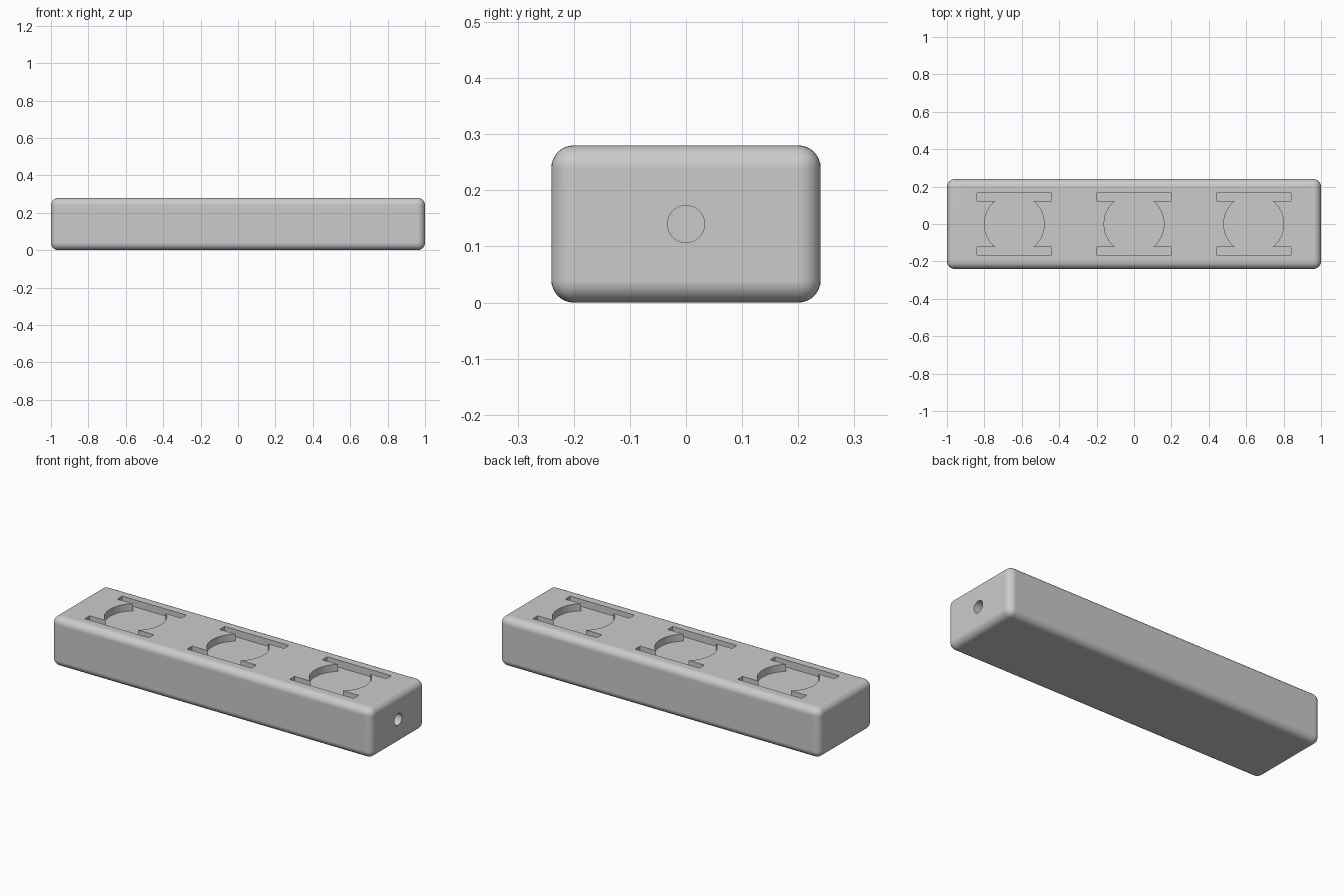
import bpy, bmesh, math

LENGTH, WIDTH, HEIGHT = 2.0, 0.48, 0.28
POCKET_DEPTH = 0.04
HOLE_RADIUS, HOLE_DEPTH = 0.033, 0.2

default = bpy.data.objects.get("Cube")
if default:
    bpy.data.objects.remove(default, do_unlink=True)

# Single grey material
grey = bpy.data.materials.new("light_grey")
grey.use_nodes = True
colour = (0.6, 0.6, 0.6, 1.0)
grey.diffuse_color = colour
for node in grey.node_tree.nodes:
    if node.type == 'BSDF_PRINCIPLED':
        node.inputs["Base Color"].default_value = colour


def make_object(name, bm):
    """Turn a bmesh into a linked object with the shared material."""
    bmesh.ops.recalc_face_normals(bm, faces=bm.faces)
    mesh = bpy.data.meshes.new(name)
    bm.to_mesh(mesh)
    bm.free()
    mesh.materials.append(grey)
    obj = bpy.data.objects.new(name, mesh)
    bpy.context.collection.objects.link(obj)
    return obj


def pocket_cutter(x):
    """Round recess joined to a straight slot on each side."""
    radius, half_len, inner, outer = 0.16, 0.2, 0.123, 0.167
    limit = math.asin(inner / radius)
    steps = 24
    angles = [limit * (2 * i / steps - 1) for i in range(steps + 1)]
    half = [(radius * math.cos(a), radius * math.sin(a)) for a in angles]
    half += [(half_len, inner), (half_len, outer)]
    half = [(half_len, -outer), (half_len, -inner)] + half
    outline = half + [(-px, -py) for px, py in half]
    bm = bmesh.new()
    floor = HEIGHT - POCKET_DEPTH
    face = bm.faces.new([bm.verts.new((x + px, py, floor)) for px, py in outline])
    top = bmesh.ops.extrude_face_region(bm, geom=[face])["geom"]
    bmesh.ops.translate(bm, vec=(0, 0, 0.1),
                        verts=[v for v in top if isinstance(v, bmesh.types.BMVert)])
    return make_object("pocket_cutter", bm)


def hole_cutter():
    """Blind round hole in the end face."""
    bpy.ops.mesh.primitive_cylinder_add(
        vertices=48, radius=HOLE_RADIUS, depth=2 * HOLE_DEPTH,
        location=(LENGTH / 2, 0, HEIGHT / 2), rotation=(0, math.pi / 2, 0))
    obj = bpy.context.object
    obj.name = "hole_cutter"
    obj.data.materials.append(grey)
    return obj


# Rounded bar
bm = bmesh.new()
bmesh.ops.create_cube(bm, size=1)
bmesh.ops.scale(bm, vec=(LENGTH, WIDTH, HEIGHT), verts=bm.verts)
bmesh.ops.translate(bm, vec=(0, 0, HEIGHT / 2), verts=bm.verts)
bmesh.ops.bevel(bm, geom=bm.edges[:], offset=0.04, segments=8,
                profile=0.5, affect='EDGES')
bar = make_object("bar", bm)

# Cut three pockets in the top and one hole in the end
cutters = [pocket_cutter(x) for x in (-0.64, 0, 0.64)] + [hole_cutter()]
bpy.ops.object.select_all(action='DESELECT')
bar.select_set(True)
bpy.context.view_layer.objects.active = bar
for cutter in cutters:
    cutter.hide_render = True
    mod = bar.modifiers.new("cut", 'BOOLEAN')
    mod.operation = 'DIFFERENCE'
    mod.solver = 'EXACT'
    mod.object = cutter
    bpy.ops.object.modifier_apply(modifier=mod.name)
    bpy.data.objects.remove(cutter, do_unlink=True)

# Smooth the rounded edges, keep the flat faces even
bpy.ops.object.shade_smooth_by_angle(angle=math.radians(30))
weighted = bar.modifiers.new("even_normals", 'WEIGHTED_NORMAL')
weighted.keep_sharp = True
